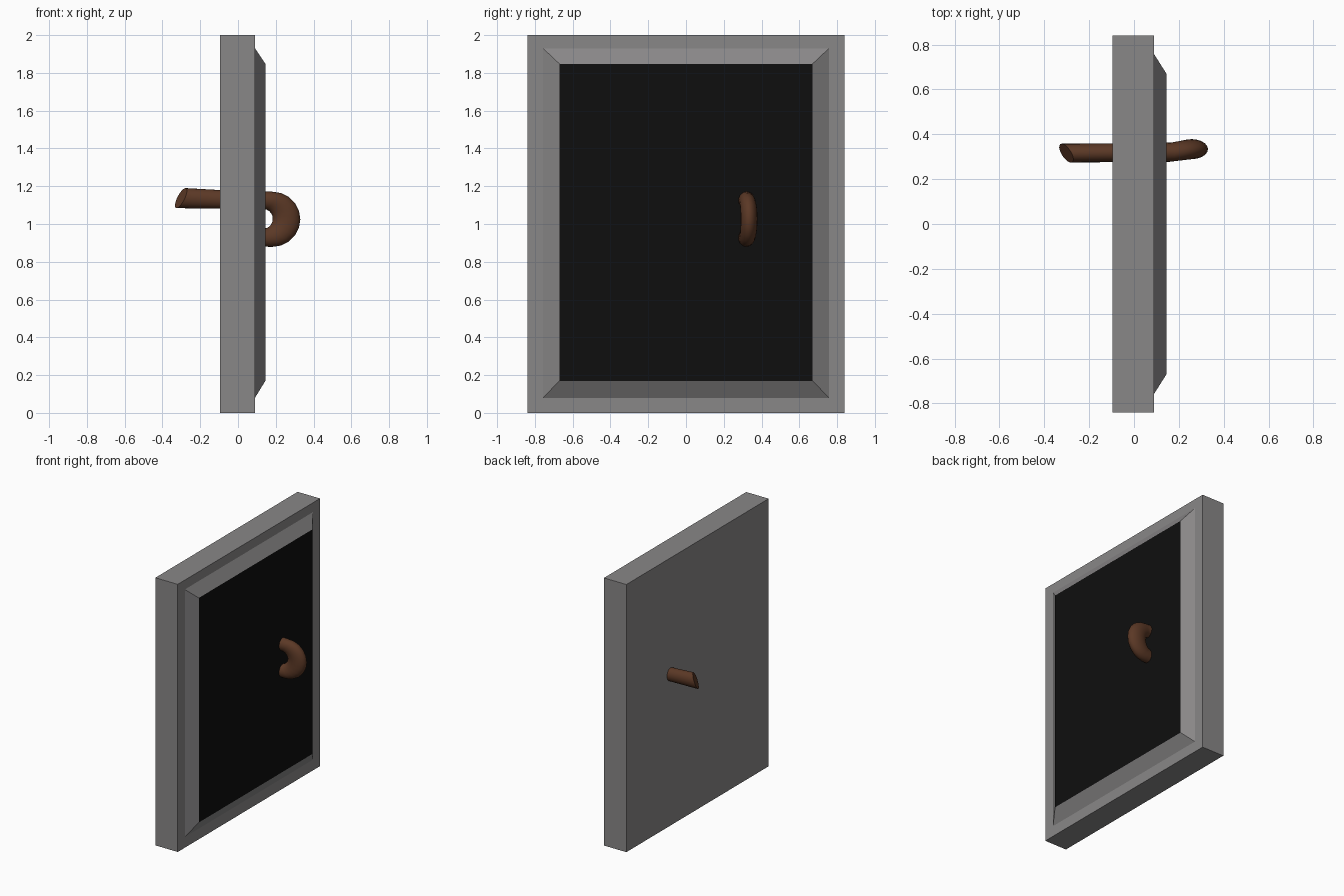
import bpy, bmesh, math
from mathutils import Vector

if "Cube" in bpy.data.objects:
    bpy.data.objects.remove(bpy.data.objects["Cube"])


def material(name, rgb):
    m = bpy.data.materials.new(name)
    m.diffuse_color = (*rgb, 1)
    m.use_nodes = True
    m.node_tree.nodes["Principled BSDF"].inputs["Base Color"].default_value = m.diffuse_color
    return m


GREY = material("grey frame", (0.25, 0.243, 0.245))
BLACK = material("black panel", (0.0045, 0.0045, 0.0045))
BROWN = material("brown hook", (0.105, 0.04, 0.019))


def finish(bm, name, *mats):
    bmesh.ops.recalc_face_normals(bm, faces=bm.faces[:])
    me = bpy.data.meshes.new(name)
    bm.to_mesh(me)
    bm.free()
    for m in mats:
        me.materials.append(m)
    ob = bpy.data.objects.new(name, me)
    bpy.context.collection.objects.link(ob)
    return ob


def loft(bm, rings):
    """Skin closed rings of points and cap both ends."""
    vs = [[bm.verts.new(p) for p in r] for r in rings]
    n = len(vs[0])
    for a, b in zip(vs, vs[1:]):
        for i in range(n):
            j = (i + 1) % n
            bm.faces.new((a[i], a[j], b[j], b[i]))
    bm.faces.new(vs[0][::-1])
    bm.faces.new(vs[-1])


def rect(x, y, z0, z1):
    return [(x, -y, z0), (x, y, z0), (x, y, z1), (x, -y, z1)]


# Slab
bm = bmesh.new()
loft(bm, [rect(-0.095, 0.84, 0, 2), rect(0.09, 0.84, 0, 2)])
finish(bm, "slab", GREY)

# Raised panel with sloping sides and a black face
bm = bmesh.new()
loft(bm, [rect(0.085, 0.757, 0.08, 1.93), rect(0.09, 0.757, 0.08, 1.93),
          rect(0.145, 0.67, 0.17, 1.848)])
panel = finish(bm, "raised_panel", GREY, BLACK)
for f in panel.data.polygons:
    if f.normal.x > 0.95:
        f.material_index = 1

# Hook: oval rings spanning from an inner to an outer point in the xz plane
N = 20


def ring(inner, outer, yc, ry):
    a, b = Vector((inner[0], yc, inner[1])), Vector((outer[0], yc, outer[1]))
    mid, half = (a + b) / 2, (b - a) / 2
    return [mid + half * math.cos(t) + Vector((0, ry * math.sin(t), 0))
            for t in (2 * math.pi * i / N for i in range(N))]


rings = [ring((-0.302, 1.084), (-0.302, 1.19), 0.316, 0.042)]
for p in rings[0]:  # slanted tip
    p.x += 0.45 * (p.z - 1.137) - 0.5 * (p.y - 0.316)
rings.append(ring((-0.1, 1.081), (-0.1, 1.18), 0.318, 0.042))
rings.append(ring((0.13, 1.078), (0.15, 1.172), 0.321, 0.043))
STEPS = 10
for i in range(STEPS + 1):  # thick bend, leaning slightly sideways
    t = math.pi * (0.5 - i / STEPS)
    c, s = math.cos(t), math.sin(t)
    w = max(0, c)
    rings.append(ring((0.138 + 0.046 * c, 1.027 + 0.051 * s),
                      (0.215 - 0.033 * (1 - w) + 0.115 * w ** 1.0, 1.025 + 0.146 * s),
                      0.32 + 0.014 * w, 0.0425 + 0.002 * w))
rings.append(ring((0.1, 0.976), (0.1, 0.881), 0.318, 0.042))

bm = bmesh.new()
loft(bm, rings)
hook = finish(bm, "hook", BROWN)
bpy.context.view_layer.objects.active = hook
hook.select_set(True)
bpy.ops.object.shade_smooth_by_angle(angle=math.radians(40))
